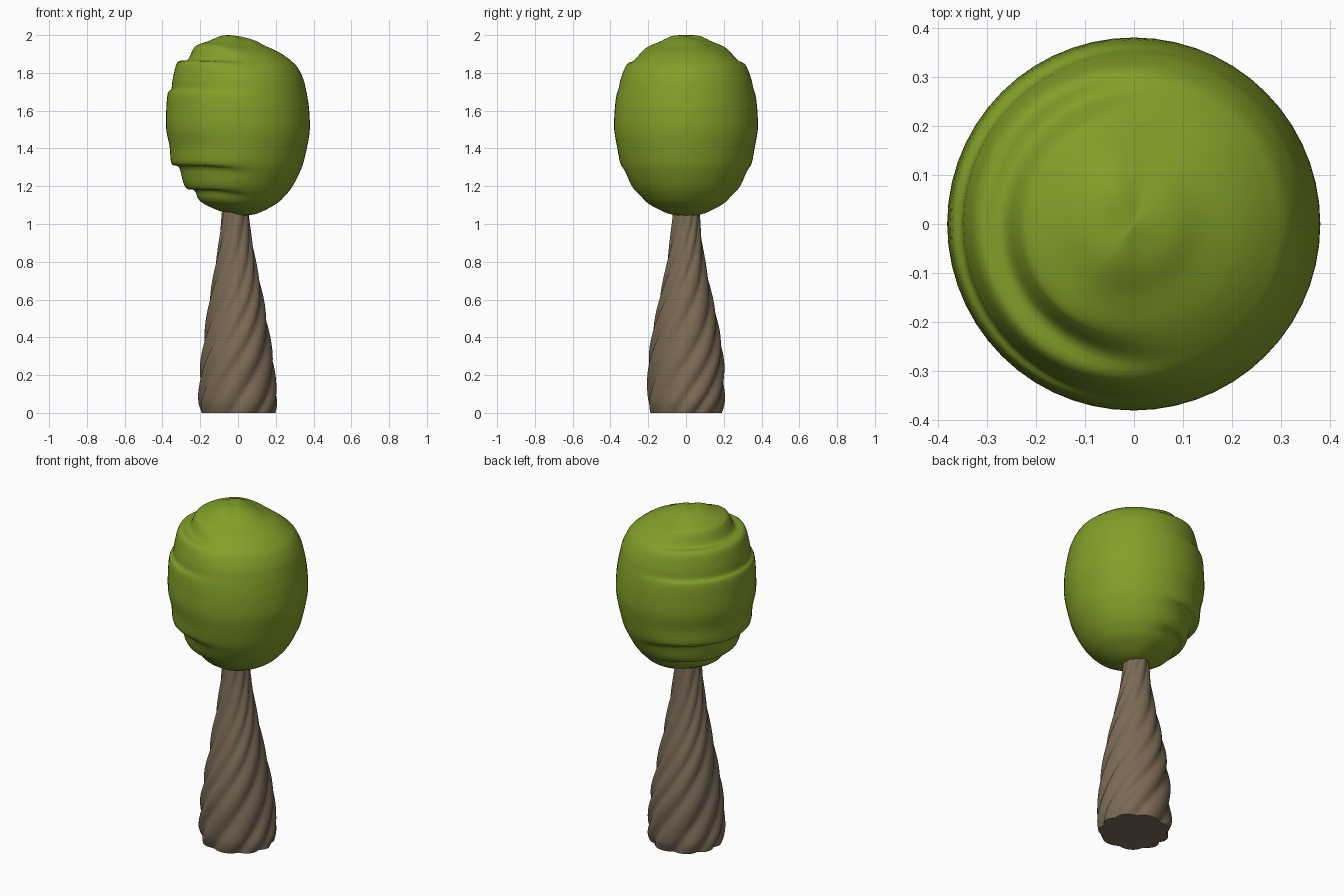
import bpy, bmesh, math

if "Cube" in bpy.data.objects:
    bpy.data.objects.remove(bpy.data.objects["Cube"])

def material(name, rgb):
    m = bpy.data.materials.new(name)
    m.diffuse_color = (*rgb, 1)
    m.use_nodes = True
    m.node_tree.nodes["Principled BSDF"].inputs["Base Color"].default_value = m.diffuse_color
    return m

def spline(pts, t):
    """Catmull-Rom through points, t in 0..1."""
    n = len(pts) - 1
    i = min(int(t * n), n - 1)
    u = t * n - i
    p = [pts[max(0, min(n, i + k))] for k in (-1, 0, 1, 2)]
    return [0.5 * (2 * b + (c - a) * u + (2 * a - 5 * b + 4 * c - d) * u * u
                   + (3 * b - a - 3 * c + d) * u ** 3) for a, b, c, d in zip(*p)]

def loft(name, rows, cols, point, mat):
    """Closed skin of stacked rings, capped at both ends."""
    bm = bmesh.new()
    rings = [[bm.verts.new(point(i / (rows - 1), 2 * math.pi * j / cols))
              for j in range(cols)] for i in range(rows)]
    for a, b in zip(rings, rings[1:]):
        for j in range(cols):
            k = (j + 1) % cols
            bm.faces.new((a[j], a[k], b[k], b[j]))
    bm.faces.new(rings[0])
    bm.faces.new(rings[-1])
    bmesh.ops.recalc_face_normals(bm, faces=bm.faces)
    me = bpy.data.meshes.new(name)
    bm.to_mesh(me)
    bm.free()
    ob = bpy.data.objects.new(name, me)
    bpy.context.collection.objects.link(ob)
    me.materials.append(mat)
    bpy.ops.object.select_all(action='DESELECT')
    ob.select_set(True)
    bpy.context.view_layer.objects.active = ob
    bpy.ops.object.shade_smooth_by_angle(angle=math.radians(50))
    return ob

# Twisted trunk: tapering profile with rope-like ridges
TRUNK = [(.195, 0), (.208, .06), (.206, .15), (.198, .28), (.178, .42), (.153, .56),
         (.125, .70), (.102, .82), (.084, .94), (.074, 1.04), (.068, 1.14)]

def trunk_point(t, a):
    r, z = spline(TRUNK, t)
    b = a - 3.6 * z                       # twist with height
    ridge = abs(math.cos(4.5 * b + 0.5 * math.sin(2 * b)))
    r *= 0.89 + 0.11 * ridge ** 0.8 + 0.02 * math.sin(2 * b + 1)
    lean = -0.014 * min(1, z)
    return (r * math.cos(a) + lean, r * math.sin(a), z)

loft("trunk", 60, 72, trunk_point, material("bark brown", (.195, .143, .09)))

# Crown: smooth profile on +x, ledged profile on -x, blended around the axis
SMOOTH = [(.002, 1.995), (.08, 1.975), (.14, 1.945), (.2, 1.918), (.24, 1.895), (.28, 1.865),
          (.315, 1.83), (.345, 1.77), (.358, 1.72), (.368, 1.67), (.377, 1.6), (.38, 1.5),
          (.366, 1.41), (.345, 1.32), (.325, 1.27), (.3, 1.22), (.275, 1.18), (.245, 1.145),
          (.2, 1.105), (.1, 1.055), (.002, 1.04)]
LEDGED = [(.002, 1.995), (.08, 1.998), (.16, 1.967), (.22, 1.945), (.24, 1.92), (.268, 1.868),
          (.32, 1.857), (.345, 1.77), (.353, 1.715), (.372, 1.69), (.38, 1.6), (.38, 1.5),
          (.362, 1.41), (.352, 1.32), (.312, 1.3), (.29, 1.22), (.268, 1.185), (.23, 1.177),
          (.2, 1.12), (.1, 1.07), (.002, 1.045)]

def crown_point(t, a):
    w = max(0, min(1, (0.4 - math.cos(a)) / 1.1))
    w = w * w * (3 - 2 * w)
    s, l = spline(SMOOTH, t), spline(LEDGED, t)
    r, z = (p + (q - p) * w for p, q in zip(s, l))
    return (r * math.cos(a), r * math.sin(a), z)

loft("leaf_crown", 81, 56, crown_point, material("leaf green", (.225, .345, .022)))
